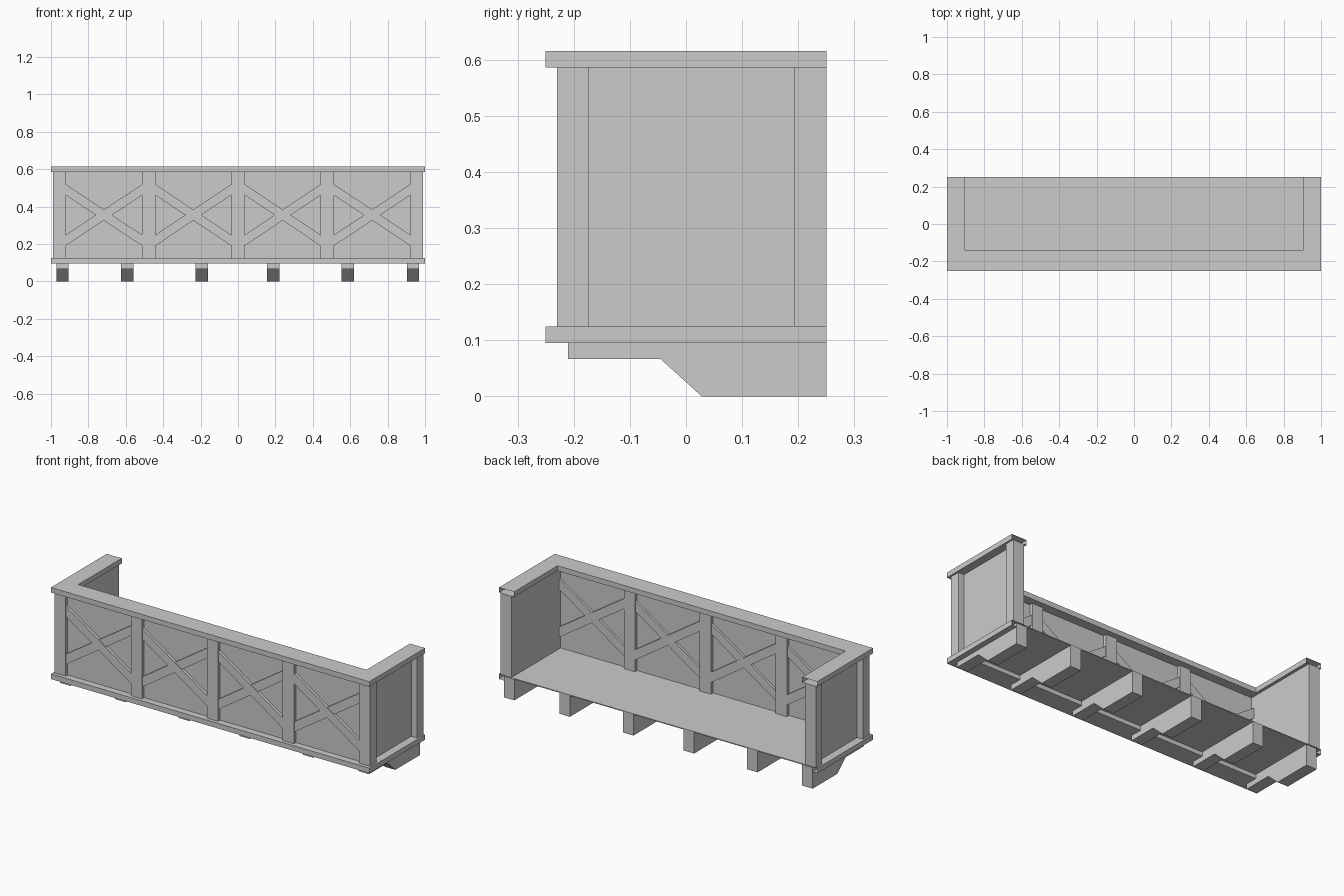
import bpy

cube = bpy.data.objects.get("Cube")
if cube:
    bpy.data.objects.remove(cube, do_unlink=True)

# Single plain grey
grey = bpy.data.materials.new("plain_grey")
grey.use_nodes = True
colour = (0.6, 0.6, 0.6, 1)
grey.diffuse_color = colour
grey.node_tree.nodes["Principled BSDF"].inputs["Base Color"].default_value = colour


def prism(name, outline, axis, low, high, open_sides=()):
    """Extrude a counter-clockwise 2D outline along an axis; open_sides lists side faces left out."""
    def place(point, depth):
        co = list(point)
        co.insert("xyz".index(axis), depth)
        return co
    n = len(outline)
    verts = [place(p, d) for d in (low, high) for p in outline]
    faces = [list(range(n))[::-1], list(range(n, 2 * n))]
    faces += [(i, (i + 1) % n, (i + 1) % n + n, i + n) for i in range(n) if i not in open_sides]
    # The x-z plane is left-handed about y, so its faces are turned over
    if axis == "y":
        faces = [f[::-1] for f in faces]
    mesh = bpy.data.meshes.new(name)
    mesh.from_pydata(verts, [], faces)
    mesh.materials.append(grey)
    obj = bpy.data.objects.new(name, mesh)
    bpy.context.collection.objects.link(obj)
    return obj


def box(name, x, y, z):
    return prism(name, [(x[0], y[0]), (x[1], y[0]), (x[1], y[1]), (x[0], y[1])], "z", *z)


# Main levels and depths
BASE, FLOOR, TOP = 0.095, 0.124, 0.586
UNDER = 0.119
BACK = 0.25
FRONT_Y = (-0.23, -0.173)
WALL_IN, WALL_OUT = 0.922, 0.99
RIM_X, RIM_Y = 0.905, -0.14

# U-shaped handrail and matching floor rim, hollow and open at their rear ends
rim = [(-1, -BACK), (1, -BACK), (1, BACK), (RIM_X, BACK),
       (RIM_X, RIM_Y), (-RIM_X, RIM_Y), (-RIM_X, BACK), (-1, BACK)]
for name, low, high in (("handrail", TOP, 0.615), ("floor_rim", BASE, FLOOR)):
    prism(name, rim, "z", low, high, open_sides=(2, 6))

# Thin floor set inside the rim
box("floor", (-RIM_X, RIM_X), (RIM_Y, BACK), (UNDER, FLOOR))

# Corner posts and recessed side panels
for side, s in (("left", 1), ("right", -1)):
    post_x = sorted((s * WALL_IN, s * WALL_OUT))
    box(f"{side}_front_post", post_x, FRONT_Y, (FLOOR, TOP))
    box(f"{side}_rear_post", post_x, (0.193, BACK), (FLOOR, TOP))
    box(f"{side}_side_panel", sorted((s * WALL_IN, s * 0.954)),
        (FRONT_Y[1], 0.193), (FLOOR, TOP))

# Front panel and posts between the bays
box("front_panel", (-WALL_IN, WALL_IN), (-0.211, -0.192), (FLOOR, TOP))
HALF_POST = 0.035
middles = [-0.477, 0, 0.477]
for i, x in enumerate(middles):
    box(f"middle_post_{i + 1}", (x - HALF_POST, x + HALF_POST), FRONT_Y, (FLOOR, TOP))

# Crossed braces, one pair per bay; the rising one sits slightly deeper
starts = [-WALL_IN] + [x + HALF_POST for x in middles]
ends = [x - HALF_POST for x in middles] + [WALL_IN]
MIDDLE_Z, RISE, HALF_BRACE = 0.355, 0.136, 0.029
for i, (a, b) in enumerate(zip(starts, ends)):
    for kind, rise, inset in (("falling", -RISE, 0.003), ("rising", RISE, 0.006)):
        low, high = MIDDLE_Z - rise, MIDDLE_Z + rise
        outline = [(a, low - HALF_BRACE), (b, high - HALF_BRACE),
                   (b, high + HALF_BRACE), (a, low + HALF_BRACE)]
        prism(f"{kind}_brace_{i + 1}", outline, "y", FRONT_Y[0] + inset, FRONT_Y[1] - inset)

# Stepped support joists, notched around the rim and reaching up to the floor
joist = [(-0.21, BASE), (-0.21, 0.066), (-0.045, 0.066), (0.028, 0),
         (BACK, 0), (BACK, UNDER), (RIM_Y, UNDER), (RIM_Y, BASE)]
for i, x in enumerate((-0.938, -0.592, -0.193, 0.188, 0.587, 0.936)):
    prism(f"joist_{i + 1}", joist, "x", x - 0.033, x + 0.033)
